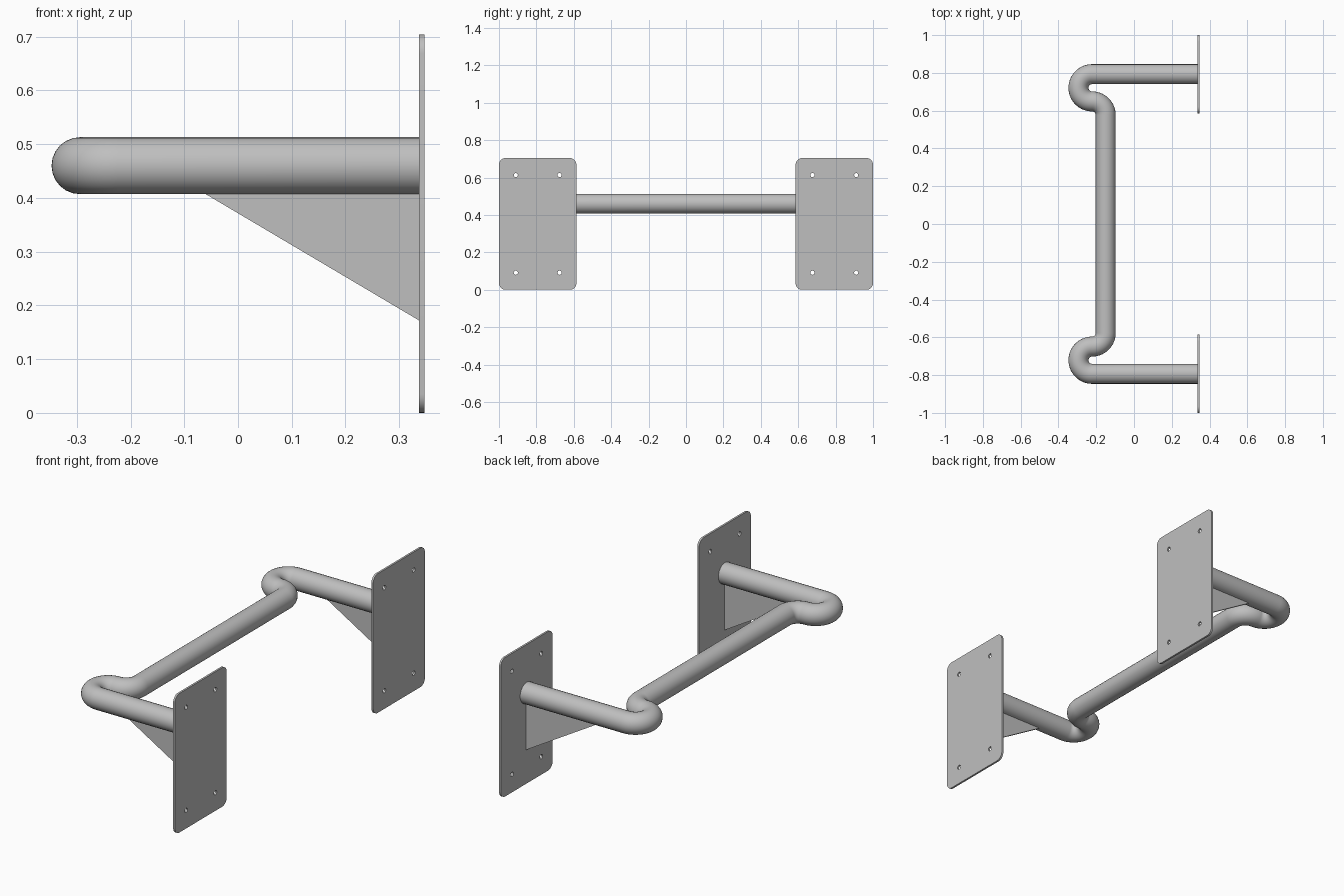
import bpy
import bmesh
from math import sin, cos, pi, radians

cube = bpy.data.objects.get("Cube")
if cube:
    bpy.data.objects.remove(cube, do_unlink=True)

GREY = (0.52, 0.52, 0.52, 1)
steel = bpy.data.materials.new("grey_steel")
steel.use_nodes = True
steel.diffuse_color = GREY
steel.node_tree.nodes["Principled BSDF"].inputs["Base Color"].default_value = GREY

R = 0.053            # tube radius
BEND = 0.072         # bend radius of the tube's centre line
TUBE_Z = 0.46
ARM_Y = 0.793        # distance of each arm from the middle
BEND_X = -0.222
PLATE_X, THICK = 0.337, 0.01
PLATE_W, PLATE_H, CORNER = 0.414, 0.704, 0.035


def arc(cx, cy, r, a0, a1, n):
    """Points along an arc, angles in degrees."""
    angles = [radians(a0 + (a1 - a0) * i / n) for i in range(n + 1)]
    return [(cx + r * cos(a), cy + r * sin(a)) for a in angles]


def curve_part(name, outlines, closed, location, rotation=(0, 0, 0), extrude=0, bevel=0):
    """Make a mesh from flat outlines, either extruded or swept as a tube."""
    cu = bpy.data.curves.new(name, "CURVE")
    cu.dimensions = "2D" if closed else "3D"
    if closed:
        cu.fill_mode = "BOTH"
        cu.extrude = extrude
    else:
        cu.bevel_depth = bevel
        cu.bevel_resolution = 10
        cu.use_fill_caps = True
    for pts in outlines:
        sp = cu.splines.new("POLY")
        sp.points.add(len(pts) - 1)
        for p, (x, y) in zip(sp.points, pts):
            p.co = (x, y, 0, 1)
        sp.use_cyclic_u = closed
    ob = bpy.data.objects.new(name, cu)
    bpy.context.collection.objects.link(ob)
    ob.location, ob.rotation_euler = location, rotation
    bpy.ops.object.select_all(action="DESELECT")
    ob.select_set(True)
    bpy.context.view_layer.objects.active = ob
    bpy.ops.object.convert(target="MESH")
    ob = bpy.context.view_layer.objects.active
    ob.name = name
    bm = bmesh.new()
    bm.from_mesh(ob.data)
    bmesh.ops.remove_doubles(bm, verts=bm.verts, dist=1e-5)
    bmesh.ops.recalc_face_normals(bm, faces=bm.faces)
    bm.to_mesh(ob.data)
    bm.free()
    ob.data.materials.clear()
    ob.data.materials.append(steel)
    bpy.ops.object.shade_smooth_by_angle(angle=radians(35))
    return ob


# Bent tube: arm, hairpin, return bend, then mirrored to the other end
half = [(PLATE_X, ARM_Y)]
half += arc(BEND_X, ARM_Y - BEND, BEND, 90, 270, 28)
half += arc(BEND_X, ARM_Y - 3 * BEND, BEND, 90, 0, 14)[1:]
path = half + [(x, -y) for x, y in reversed(half)]
curve_part("bar_tube", [path], False, (0, 0, TUBE_Z), bevel=R)

# Wall plate outline with rounded corners and four screw holes
plate = []
for sx, sy, a in ((1, 1, 0), (-1, 1, 90), (-1, -1, 180), (1, -1, 270)):
    plate += arc(sx * (PLATE_W / 2 - CORNER), sy * (PLATE_H / 2 - CORNER),
                 CORNER, a, a + 90, 8)
holes = [arc(sx * 0.117, sy * 0.261, 0.011, 0, 345, 23)
         for sx in (-1, 1) for sy in (-1, 1)]

# Triangular gusset, tucked into the underside of the tube
gusset = [(-0.06, 0.407), (PLATE_X, 0.172), (PLATE_X, 0.43), (-0.06, 0.43)]

for side, s in (("front", -1), ("back", 1)):
    curve_part(side + "_wall_plate", [plate] + holes, True,
               (PLATE_X + THICK / 2, s * ARM_Y, PLATE_H / 2),
               (pi / 2, 0, pi / 2), extrude=THICK / 2)
    curve_part(side + "_gusset", [gusset], True, (0, s * ARM_Y, 0),
               (pi / 2, 0, 0), extrude=0.005)
